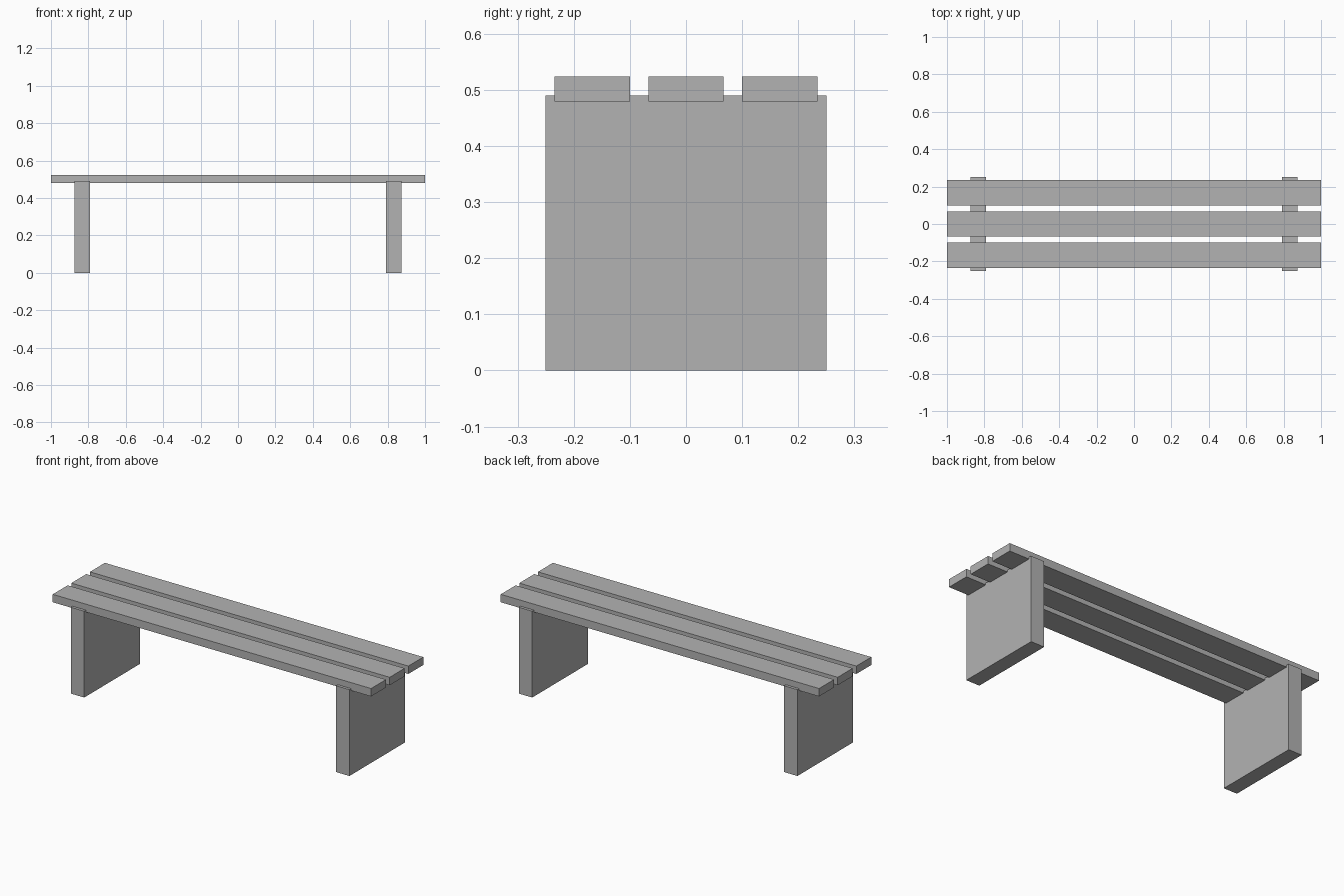
import bpy

if "Cube" in bpy.data.objects:
    bpy.data.objects.remove(bpy.data.objects["Cube"])

# Single grey material
grey = bpy.data.materials.new("grey")
grey.diffuse_color = (0.45, 0.45, 0.45, 1.0)
grey.use_nodes = True
grey.node_tree.nodes["Principled BSDF"].inputs["Base Color"].default_value = grey.diffuse_color


def box(name, center, size):
    bpy.ops.mesh.primitive_cube_add(size=1, location=center)
    ob = bpy.context.object
    ob.name = name
    ob.scale = size
    bpy.ops.object.transform_apply(location=False, rotation=False, scale=True)
    ob.data.materials.append(grey)
    return ob


# Slab legs, reaching slightly into the slats
LEG_TOP = 0.49
for side, x in (("left", -0.833), ("right", 0.833)):
    box(side + "_leg", (x, 0, LEG_TOP / 2), (0.084, 0.5, LEG_TOP))

# Three seat slats
SLAT_BOTTOM, SLAT_TOP = 0.479, 0.524
for name, y in (("front", -0.167), ("middle", 0.0), ("back", 0.167)):
    box(name + "_seat_slat", (0, y, (SLAT_BOTTOM + SLAT_TOP) / 2),
        (2.0, 0.134, SLAT_TOP - SLAT_BOTTOM))
